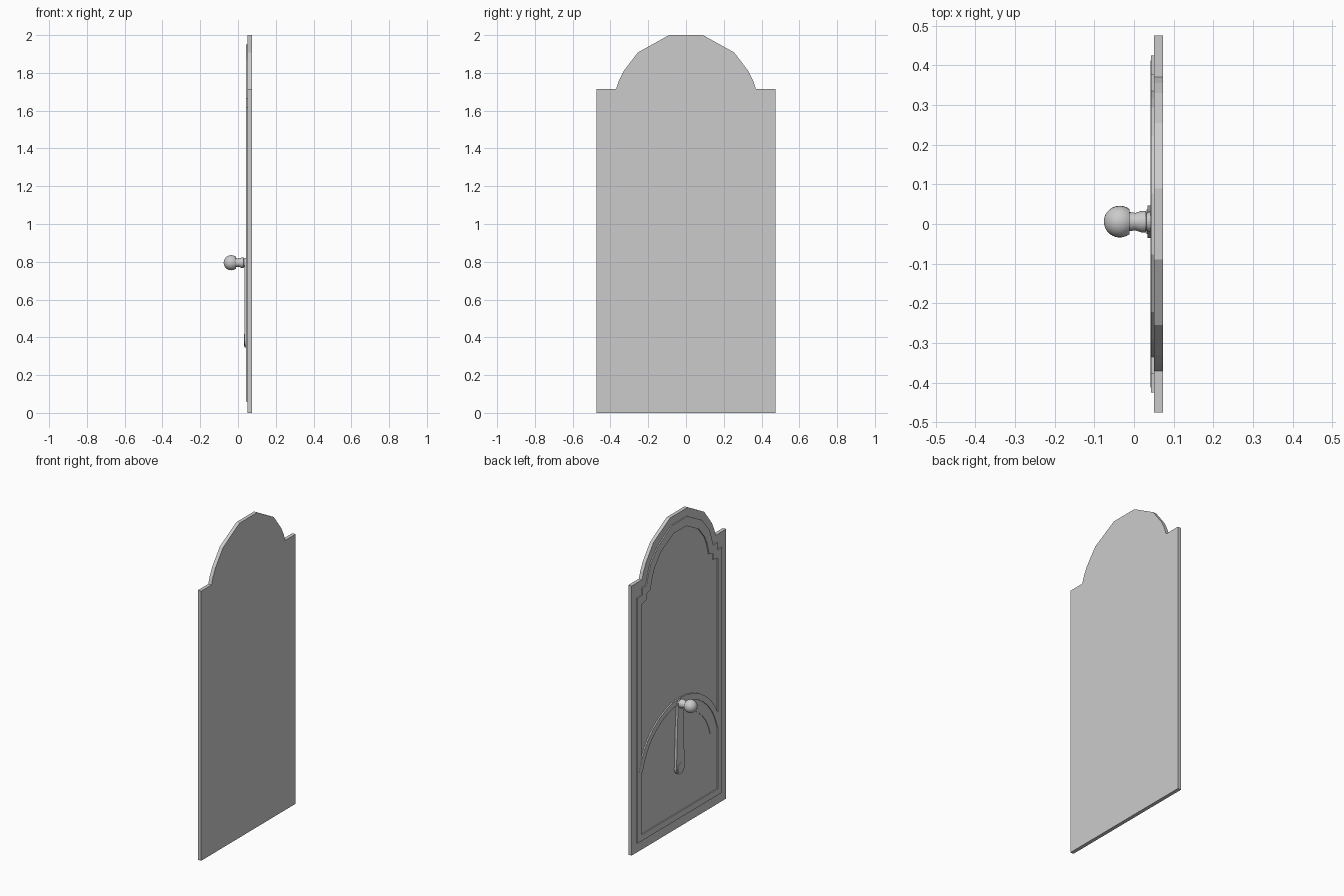
import bpy, bmesh
from math import sin, cos, pi, radians

if "Cube" in bpy.data.objects:
    bpy.data.objects.remove(bpy.data.objects["Cube"])


def finish(name, bm, smooth=False):
    bmesh.ops.recalc_face_normals(bm, faces=bm.faces)
    me = bpy.data.meshes.new(name)
    bm.to_mesh(me)
    bm.free()
    ob = bpy.data.objects.new(name, me)
    bpy.context.collection.objects.link(ob)
    if smooth:
        bpy.context.view_layer.objects.active = ob
        ob.select_set(True)
        bpy.ops.object.shade_smooth_by_angle(angle=radians(40))
        ob.select_set(False)
    return ob


def slab(name, outline, x0, x1):
    """Extrude a closed (y, z) outline along x."""
    bm = bmesh.new()
    f = bm.faces.new([bm.verts.new((x0, y, z)) for y, z in outline])
    r = bmesh.ops.extrude_face_region(bm, geom=[f])
    vs = [v for v in r["geom"] if isinstance(v, bmesh.types.BMVert)]
    bmesh.ops.translate(bm, verts=vs, vec=(x1 - x0, 0, 0))
    return finish(name, bm)


def ring_band(name, outer, inner, x0, x1, closed=True):
    """Flat raised strip between two matching (y, z) outlines."""
    bm = bmesh.new()
    loops = [[bm.verts.new((x, y, z)) for y, z in pts]
             for pts, x in ((outer, x0), (outer, x1), (inner, x1), (inner, x0))]
    n = len(outer)
    for i in range(n if closed else n - 1):
        j = (i + 1) % n
        for k in range(4):
            a, b = loops[k], loops[(k + 1) % 4]
            bm.faces.new((a[i], a[j], b[j], b[i]))
    if not closed:
        for i in (0, -1):
            bm.faces.new([l[i] for l in loops])
    return finish(name, bm)


def mirrored(half):
    return half + [(-y, z) for y, z in reversed(half)]


def arc(r, a0, a1, n, cy=0.0, cz=0.0):
    return [(cy + r * cos(radians(a0 + (a1 - a0) * i / n)),
             cz + r * sin(radians(a0 + (a1 - a0) * i / n))) for i in range(n + 1)]


# Door-shaped backing plate with a faceted arched top
slab("back_plate", mirrored([(0.475, 0), (0.475, 1.715), (0.37, 1.715), (0.355, 1.76),
                             (0.33, 1.81), (0.255, 1.908), (0.09, 2.0)]), 0.05, 0.073)

# Raised border with stepped shoulders
outer = mirrored([(0.425, 0.06), (0.425, 1.62), (0.377, 1.62), (0.377, 1.667), (0.335, 1.667),
                  (0.317, 1.73), (0.294, 1.785), (0.222, 1.87), (0.077, 1.95)])
inner = mirrored([(0.385, 0.10), (0.385, 1.565), (0.337, 1.575), (0.337, 1.612), (0.295, 1.625),
                  (0.275, 1.70), (0.252, 1.75), (0.19, 1.825), (0.064, 1.893)])
ring_band("border_frame", outer, inner, 0.051, 0.043)

# Curved dial: outer raised rim and lower inner track
for name, r0, r1, x in (("dial_rim", 0.425, 0.388, 0.042), ("dial_track", 0.388, 0.32, 0.047)):
    ring_band(name, arc(r0, 14, 166, 16, 0, 0.40), arc(r1, 14, 166, 16, 0, 0.40), 0.051, x, False)

# Lever arm, wide and round at the pivot, narrower under the knob
CY = 0.006
lever = arc(0.041, 180, 360, 12, CY, 0.386) + arc(0.025, 0, 180, 10, CY, 0.795)
slab("lever_arm", lever, 0.051, 0.034)
slab("pivot_cap", arc(0.031, 0, 345, 23, CY, 0.386), 0.036, 0.031)

# Knob with neck, turned around the x axis
profile = [(-0.036 - 0.04 * cos(pi * i / 14), 0.04 * sin(pi * i / 14)) for i in range(11)]
profile += [(-0.012, 0.032), (-0.011, 0.024), (0.004, 0.022), (0.018, 0.027),
            (0.03, 0.027), (0.031, 0.023), (0.042, 0.023)]
bm = bmesh.new()
vs = [bm.verts.new((x, r, 0)) for x, r in profile]
es = [bm.edges.new(p) for p in zip(vs, vs[1:])]
bmesh.ops.spin(bm, geom=vs + es, cent=(0, 0, 0), axis=(1, 0, 0), angle=2 * pi, steps=24)
bmesh.ops.remove_doubles(bm, verts=bm.verts, dist=0.0003)
bmesh.ops.translate(bm, verts=bm.verts, vec=(0, CY, 0.795))
finish("lever_knob", bm, True)
